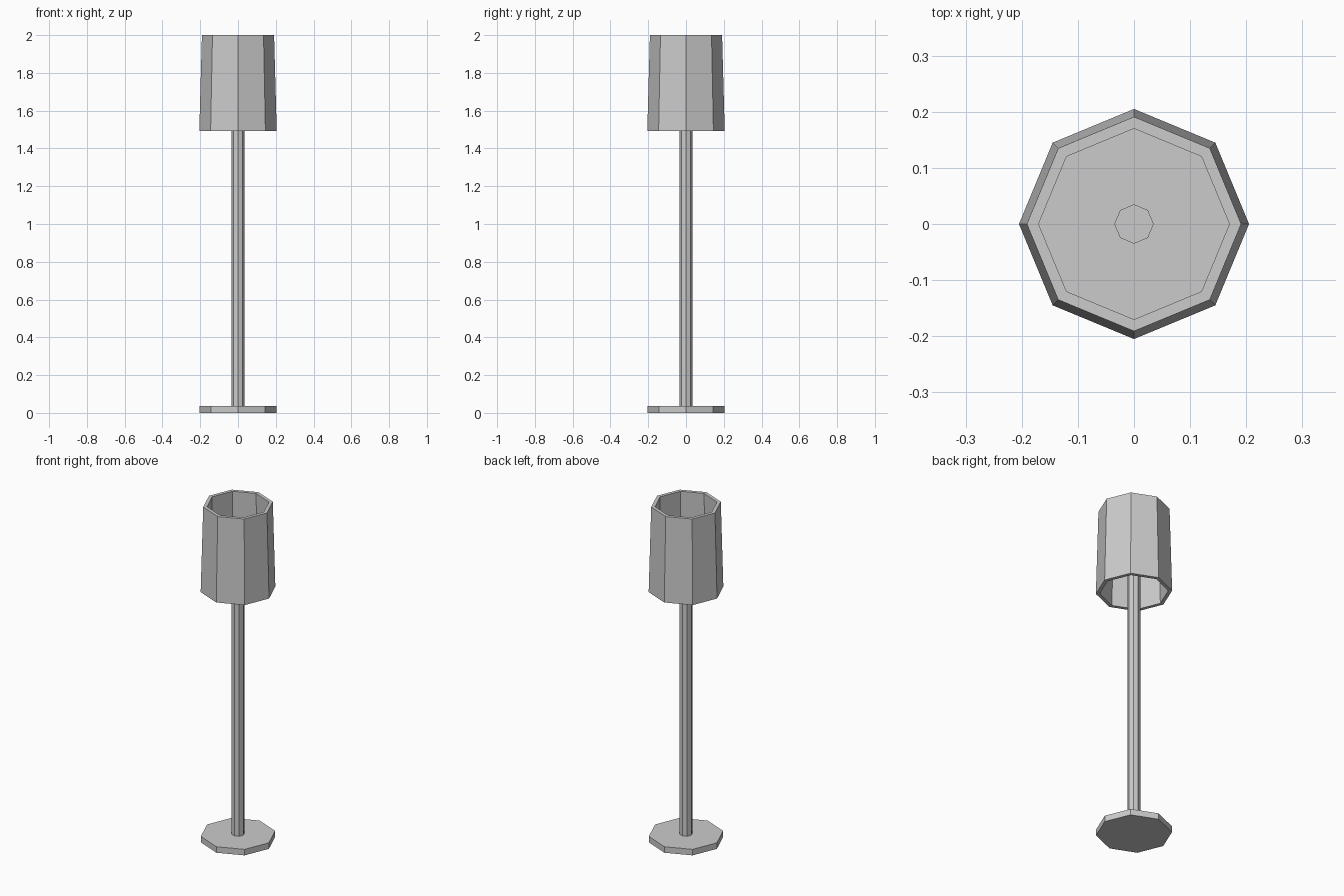
import bpy, bmesh
from math import cos, sin, tau

if "Cube" in bpy.data.objects:
    bpy.data.objects.remove(bpy.data.objects["Cube"])

SIDES = 8


def lathe(name, profile, closed=False):
    """Spin (radius, z) points into an eight-sided solid; open profiles get end caps."""
    bm = bmesh.new()
    rings = [[bm.verts.new((r * cos(tau * i / SIDES), r * sin(tau * i / SIDES), z))
              for i in range(SIDES)] for r, z in profile]
    pairs = list(zip(rings, rings[1:]))
    if closed:
        pairs.append((rings[-1], rings[0]))
    else:
        bm.faces.new(rings[0][::-1])
        bm.faces.new(rings[-1])
    for a, b in pairs:
        for i in range(SIDES):
            j = (i + 1) % SIDES
            bm.faces.new((a[i], a[j], b[j], b[i]))
    bmesh.ops.recalc_face_normals(bm, faces=bm.faces)
    mesh = bpy.data.meshes.new(name)
    bm.to_mesh(mesh)
    bm.free()
    obj = bpy.data.objects.new(name, mesh)
    bpy.context.collection.objects.link(obj)
    return obj


# Flat foot plate
lathe("base", [(0.204, 0.0), (0.204, 0.036)])

# Pole, ending inside the shade
lathe("pole", [(0.035, 0.036), (0.035, 1.75)])

# Open, tapered shade with wall thickness
lathe("shade", [(0.205, 1.493), (0.191, 2.0), (0.17, 2.0), (0.184, 1.493)], closed=True)
